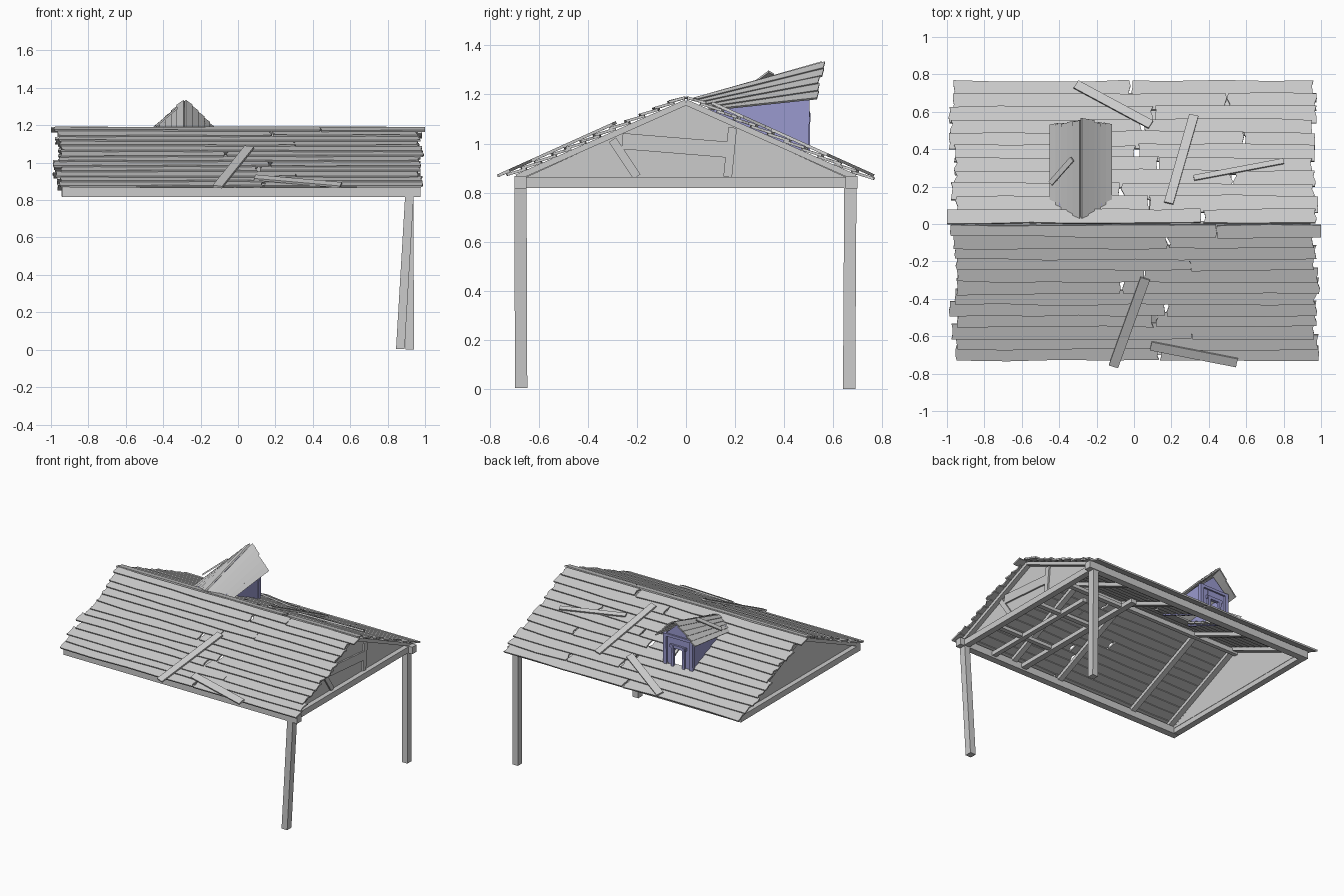
import bpy, bmesh, random
from mathutils import Vector as V

if "Cube" in bpy.data.objects:
    bpy.data.objects.remove(bpy.data.objects["Cube"])

random.seed(4)
R = random.uniform


def prism(bm, outline, offset):
    # closed solid from a 3D outline pushed along an offset
    a = [bm.verts.new(V(p)) for p in outline]
    b = [bm.verts.new(V(p) + V(offset)) for p in outline]
    bm.faces.new(a)
    bm.faces.new(b[::-1])
    n = len(a)
    for i in range(n):
        bm.faces.new((a[i], b[i], b[(i + 1) % n], a[(i + 1) % n]))


def beam(bm, a, b, width, thick, up=(0, 0, 1)):
    # straight board centred on a-b; width across, thick along up
    a, b, up = V(a), V(b), V(up)
    d = (b - a).normalized()
    side = d.cross(up).normalized() * width / 2
    up = side.cross(d).normalized() * thick
    prism(bm, [p - up / 2 for p in (a - side, a + side, b + side, b - side)], up)


def finish(bm, name, mat=None):
    bmesh.ops.recalc_face_normals(bm, faces=bm.faces[:])
    me = bpy.data.meshes.new(name)
    bm.to_mesh(me)
    bm.free()
    ob = bpy.data.objects.new(name, me)
    bpy.context.collection.objects.link(ob)
    if mat:
        me.materials.append(mat)
    return ob


def roof_z(y):
    return 1.183 - 0.45 * abs(y)


def normal(s):
    return V((0, s * 0.41, 0.912))


def plank(bm, s, x0, x1, y0, y1):
    # weathered lapped roof plank with ragged edges and ends
    n = max(2, int((x1 - x0) / 0.22))
    xs = [x0 + (x1 - x0) * i / n for i in range(n + 1)]
    top = [(x, y0 + R(-.004, .004)) for x in xs]
    low = [(x, y1 + R(-.005, .005)) for x in xs]
    e0 = [(x0 + R(-.008, .012), y0 + (y1 - y0) * t) for t in (.7, .35)]
    e1 = [(x1 + R(-.012, .008), y0 + (y1 - y0) * t) for t in (.35, .7)]
    pts = []
    for x, y in top + e1 + low[::-1] + e0:
        lift = 0.011 * (y - y0) / (y1 - y0)
        x = max(-1, min(1, x))
        pts.append(V((x, s * y, roof_z(y))) + normal(s) * lift)
    prism(bm, pts, normal(s) * 0.011)


# Plank-covered slopes; the back one is open beneath the dormer
for s, rows, depth, name in ((-1, 12, .72, "front_roof_planks"), (1, 11, .755, "back_roof_planks")):
    bm = bmesh.new()
    for i in range(rows):
        y0 = depth * i / rows
        y1 = depth * (i + 1) / rows
        yt = max(0.002, y0 - 0.012)
        xa, xb = R(-.99, -.945), R(.95, .99)
        if s == 1 and i == 0:
            xa = -1
        if s == -1 and i == 0:
            xb = 1
        cuts = []
        if s == 1 and .14 < (y0 + y1) / 2 < .47:
            cuts = [(-.36, -.20)]
        if i % 4 != 2 or s == 1:
            c = R(-.1, .2) if i % 3 else R(.3, .65) * (1 if s == 1 else -s)
            cuts.append((c, c + R(.004, .02)))
        start = xa
        for c0, c1 in cuts + [(xb, None)]:
            plank(bm, s, start, c0, yt, y1 + R(-.002, .008))
            start = c1
    finish(bm, name)

# Loose repair boards nailed over the slopes: x0, y0, x1, y1, width
bm = bmesh.new()
for x0, y0, x1, y1, w in ((-.31, .735, .09, .52, .05), (.32, .57, .185, .10, .05),
                          (.32, .235, .80, .325, .03), (.06, -.28, -.11, -.75, .052),
                          (.09, -.64, .55, -.73, .05)):
    s = 1 if y0 > 0 else -1
    k = normal(s) * 0.028
    beam(bm, V((x0, y0, roof_z(y0))) + k, V((x1, y1, roof_z(y1))) + k, w, .012, normal(s))
finish(bm, "repair_boards")

# Eave beams and gable tie beams
bm = bmesh.new()
for s in (-1, 1):
    beam(bm, (-.94, s * .675, .842), (.975, s * .675, .842), .05, .052)
    beam(bm, (s * .92, -.66, .841), (s * .92, .66, .841), .045, .044)
finish(bm, "base_frame")

# The two surviving posts, the front one leaning
for name, a, b in (("front_post", (.917, -.675, .83), (.868, -.672, .004)),
                   ("back_post", (.915, .67, .83), (.918, .665, 0))):
    bm = bmesh.new()
    a, b = V(a), V(b)
    c = [V((.023 * i, .025 * j, 0)) for i, j in ((-1, -1), (1, -1), (1, 1), (-1, 1))]
    prism(bm, [b + k for k in c], a - b)
    finish(bm, name)

# Gable walls with edge rafters
for s, name in ((-1, "left_gable"), (1, "right_gable")):
    bm = bmesh.new()
    prism(bm, [(s * .895, -.67, .855), (s * .895, .67, .855), (s * .895, 0, 1.16)], (s * .012, 0, 0))
    for t in (-1, 1):
        beam(bm, (s * .918, t * .69, .862), (s * .918, 0, 1.168), .045, .024)
        beam(bm, (s * .87, t * .69, .862), (s * .87, 0, 1.168), .04, .024)
    finish(bm, name)

# Braces on the right gable
bm = bmesh.new()
for a, b, w in (((-.30, 1.015), (-.20, .865), .035), ((.19, 1.065), (.17, .865), .035),
                ((-.26, 1.01), (.17, .975), .065)):
    beam(bm, (.912, *a), (.912, *b), w, .014, (1, 0, 0))
finish(bm, "gable_braces")

# Inner rafters, ridge beam and broken loft joists
bm = bmesh.new()
for x in (-.54, .10, .50):
    for s in (-1, 1):
        beam(bm, (x, s * .67, .862), (x, 0, 1.163), .04, .026)
beam(bm, (-.9, 0, 1.15), (.9, 0, 1.15), .03, .035)
finish(bm, "rafters")
bm = bmesh.new()
beam(bm, (.42, -.66, .845), (.42, .5, .845), .045, .03)
beam(bm, (.68, -.66, .845), (.68, .30, .845), .035, .03)
for y in (-.35, .05, .38):
    beam(bm, (.40, y, .85), (.90, y, .85), .035, .025)
finish(bm, "loft_joists")

# Dormer walls: painted, open window in the front
paint = bpy.data.materials.new("dormer_paint")
paint.diffuse_color = (.32, .32, .62, 1)
paint.use_nodes = True
paint.node_tree.nodes["Principled BSDF"].inputs["Base Color"].default_value = paint.diffuse_color
cx = -.285
bm = bmesh.new()
for s in (-1, 1):
    x = cx + s * .115
    prism(bm, [(x, .10, 1.13), (x, .485, .965), (x, .485, 1.20), (x, .10, 1.16)], (-s * .01, 0, 0))
    # corner posts and window jambs
    beam(bm, (cx + s * .108, .487, .965), (cx + s * .108, .492, 1.20), .026, .026, (0, 1, 0))
    beam(bm, (cx + s * .045, .495, .965), (cx + s * .045, .497, 1.125), .02, .02, (0, 1, 0))
    prism(bm, [(cx + s * .045, .48, .965), (cx + s * .11, .48, .965),
               (cx + s * .11, .48, 1.2), (cx + s * .045, .48, 1.2)], (0, .01, 0))
prism(bm, [(cx - .115, .48, 1.19), (cx - .05, .48, 1.19), (cx - .05, .48, 1.11), (cx + .05, .48, 1.11),
           (cx + .05, .48, 1.19), (cx + .115, .48, 1.19), (cx, .48, 1.295)], (0, .011, 0))
beam(bm, (cx - .065, .495, 1.12), (cx + .065, .495, 1.12), .02, .022)
beam(bm, (cx - .12, .493, 1.19), (cx + .12, .493, 1.19), .02, .02)
finish(bm, "dormer_walls", paint)

# Dormer roof planks, flaring upward toward the front
bm = bmesh.new()
for s in (-1, 1):
    corner = [V((cx, .03, 1.18)), V((cx, .565, 1.328)),
              V((cx + s * .155, .11, 1.13)), V((cx + s * .155, .53, 1.175))]
    out = V((s * .7, 0, .72))
    for i in range(5):
        u0, u1 = max(0, i / 5 - .02), (i + 1) / 5
        near = [corner[0].lerp(corner[2], u) for u in (u0, u1)]
        far = [corner[1].lerp(corner[3], u) + V((0, e, 0)) for u, e in ((u0, 0), (u1, 0))]
        j = V((0, R(-.012, .006), 0))
        lift = out * .007
        prism(bm, [near[0], far[0] + j, far[1] + j + lift, near[1] + lift], out * .01)
a, b = V((cx - .145, .22, 1.175)), V((cx - .03, .35, 1.272))
out = V((-.7, -.1, .72))
beam(bm, a + out * .022, b + out * .022, .03, .01, out)
finish(bm, "dormer_roof")
